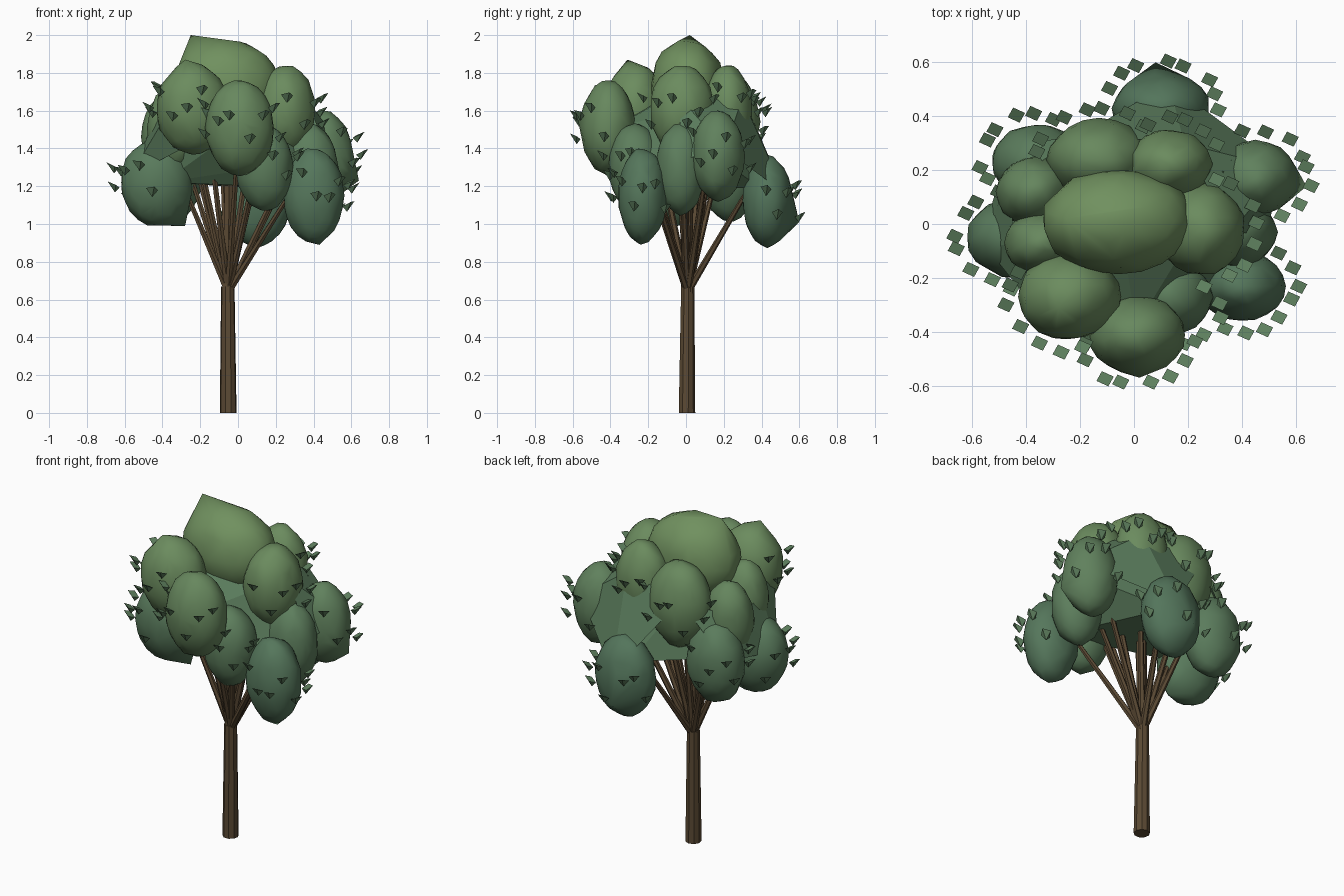
import bpy, bmesh, math, random
from mathutils import Vector

if "Cube" in bpy.data.objects:
    bpy.data.objects.remove(bpy.data.objects["Cube"])

random.seed(4)


def material(name, rgb):
    m = bpy.data.materials.new(name)
    m.diffuse_color = (*rgb, 1)
    m.use_nodes = True
    m.node_tree.nodes["Principled BSDF"].inputs["Base Color"].default_value = m.diffuse_color
    return m


def leaf_colour(z):
    t = max(0, min(1, (z - 1.1) / 0.65))
    low, high = (0.085, 0.175, 0.105), (0.165, 0.285, 0.115)
    return [a + (b - a) * t for a, b in zip(low, high)]


def finish(bm, name, mat, smooth=True):
    bmesh.ops.recalc_face_normals(bm, faces=bm.faces)
    for f in bm.faces:
        f.smooth = smooth
    mesh = bpy.data.meshes.new(name)
    bm.to_mesh(mesh)
    bm.free()
    mesh.materials.append(mat)
    ob = bpy.data.objects.new(name, mesh)
    bpy.context.collection.objects.link(ob)
    return ob


def hull(points):
    bm = bmesh.new()
    for p in points:
        bm.verts.new(p)
    bmesh.ops.convex_hull(bm, input=bm.verts)
    bmesh.ops.delete(bm, geom=[v for v in bm.verts if not v.link_faces], context='VERTS')
    return bm


def limb(name, a, b, r1, r2, sides, mat):
    a, b = Vector(a), Vector(b)
    bm = bmesh.new()
    bmesh.ops.create_cone(bm, cap_ends=True, segments=sides, radius1=r1, radius2=r2, depth=(b - a).length)
    rot = Vector((0, 0, 1)).rotation_difference(b - a).to_matrix()
    for v in bm.verts:
        v.co = rot @ v.co + (a + b) / 2
    return finish(bm, name, mat, False)


# Foliage clumps: centre, radii, optional pointed corner
clumps = {
    'top': ((-0.06, 0.01, 1.73), (0.28, 0.195, 0.245), (-0.25, 0.02, 2.00)),
    'A': ((0.01, -0.41, 1.51), (0.18, 0.145, 0.25), (0.02, -0.57, 1.54)),
    'B': ((-0.24, -0.27, 1.61), (0.19, 0.16, 0.24), (-0.28, -0.31, 1.87)),
    'C': ((-0.43, -0.05, 1.22), (0.19, 0.15, 0.23), (-0.28, -0.05, 0.99)),
    'D': ((0.40, -0.23, 1.15), (0.16, 0.13, 0.25), (0.43, -0.24, 0.89)),
    'E': ((0.14, -0.27, 1.30), (0.15, 0.14, 0.23), None),
    'F': ((0.45, 0.17, 1.36), (0.155, 0.14, 0.24), (0.64, 0.14, 1.23)),
    'H': ((0.25, -0.02, 1.60), (0.16, 0.17, 0.24), None),
    'I': ((0.13, 0.22, 1.60), (0.16, 0.13, 0.24), None),
    'J': ((0.10, 0.43, 1.12), (0.18, 0.13, 0.24), (0.08, 0.60, 1.01)),
    'K': ((-0.13, 0.24, 1.54), (0.19, 0.15, 0.25), None),
    'L': ((-0.36, 0.23, 1.25), (0.17, 0.14, 0.24), None),
    'N': ((-0.37, 0.12, 1.46), (0.14, 0.13, 0.23), None),
    'M': ((-0.34, -0.07, 1.51), (0.14, 0.12, 0.23), None),
    'O': ((0.38, -0.03, 1.29), (0.15, 0.13, 0.24), None),
}
for key, (c, r, tip) in clumps.items():
    ball = bmesh.new()
    bmesh.ops.create_icosphere(ball, subdivisions=3, radius=1)
    pts = []
    for v in ball.verts:
        k = 1 + random.uniform(-0.03, 0.03)
        pts.append([c[j] + v.co[j] * r[j] * k for j in range(3)])
    ball.free()
    finish(hull(pts + ([tip] if tip else [])), f"foliage_clump_{key}",
           material(f"green_{key}", leaf_colour(c[2])))

# Flat-faced inner canopy filling the gaps between clumps
inner = material("green_inner", leaf_colour(1.25))
finish(hull([(c[0] * 0.92, c[1] * 0.92, max(c[2], 1.19)) for c, r, _ in clumps.values()]),
       "inner_canopy", inner, False)

# Flat leaf sheets stretched between neighbouring outer clumps
bm = bmesh.new()
for trio in ('ABC', 'BCM', 'MCN', 'NCL', 'NLK', 'KIJ', 'IJF', 'IFH', 'HFO'):
    verts = []
    for key in trio:
        c, r, _ = clumps[key]
        d = Vector((c[0], c[1], 0.1)).normalized()
        verts.append(bm.verts.new([c[j] + d[j] * r[j] * 0.75 for j in range(3)]))
    bm.faces.new(verts)
for f in bm.faces:
    f.normal_update()
    if f.normal.dot(f.calc_center_median() - Vector((0, 0, 1.3))) < 0:
        f.normal_flip()
finish(bm, "leaf_sheets", inner, False)

# Trunk and branches fanning out from one fork
bark = material("bark", (0.105, 0.068, 0.034))
fork = (-0.052, 0.008, 0.64)
limb("trunk", (-0.052, 0.004, 0), (-0.054, 0.008, 0.67), 0.045, 0.036, 9, bark)
for key, (c, r, _) in clumps.items():
    w = 0.034 if key == 'top' else 0.02
    limb(f"branch_{key}", fork, (c[0] * 0.72, c[1] * 0.72, c[2] + 0.03), w, w * 0.6, 6, bark)

# Loose leaves: small four-sided shards around the outer clumps
bm = bmesh.new()
for key in 'ABCDEFHIJKL':
    c, r, _ = clumps[key]
    out = math.atan2(c[1], c[0])
    for k in range(8):
        a = out + (k - 3.5) * math.radians(23) + random.uniform(-0.1, 0.1)
        e = (0.35, -0.15, 0.1)[k % 3] + random.uniform(-0.15, 0.15)
        p = Vector([c[j] + d * (r[j] + random.uniform(0.035, 0.055)) for j, d in enumerate(
            (math.cos(a) * math.cos(e), math.sin(a) * math.cos(e), math.sin(e)))])
        if any(sum(((p[j] - q[j]) / s[j]) ** 2 for j in range(3)) < 1.05 for q, s, _ in clumps.values()):
            continue
        o = Vector((math.cos(a), math.sin(a), 0))
        x, y = Vector((0.032, 0.008, 0)), Vector((-0.012, 0.028, 0))
        top = []
        for d in (x, y, -x, -y):
            q = p + d
            q.z += 0.012 + 0.5 * d.dot(o)
            top.append(bm.verts.new(q))
        apex = bm.verts.new(p - o * 0.008 - Vector((0, 0, 0.03)))
        bm.faces.new(top)
        for j in range(4):
            bm.faces.new((top[j], apex, top[(j + 1) % 4]))
finish(bm, "loose_leaves", material("leaf_green", (0.11, 0.21, 0.11)), False)
